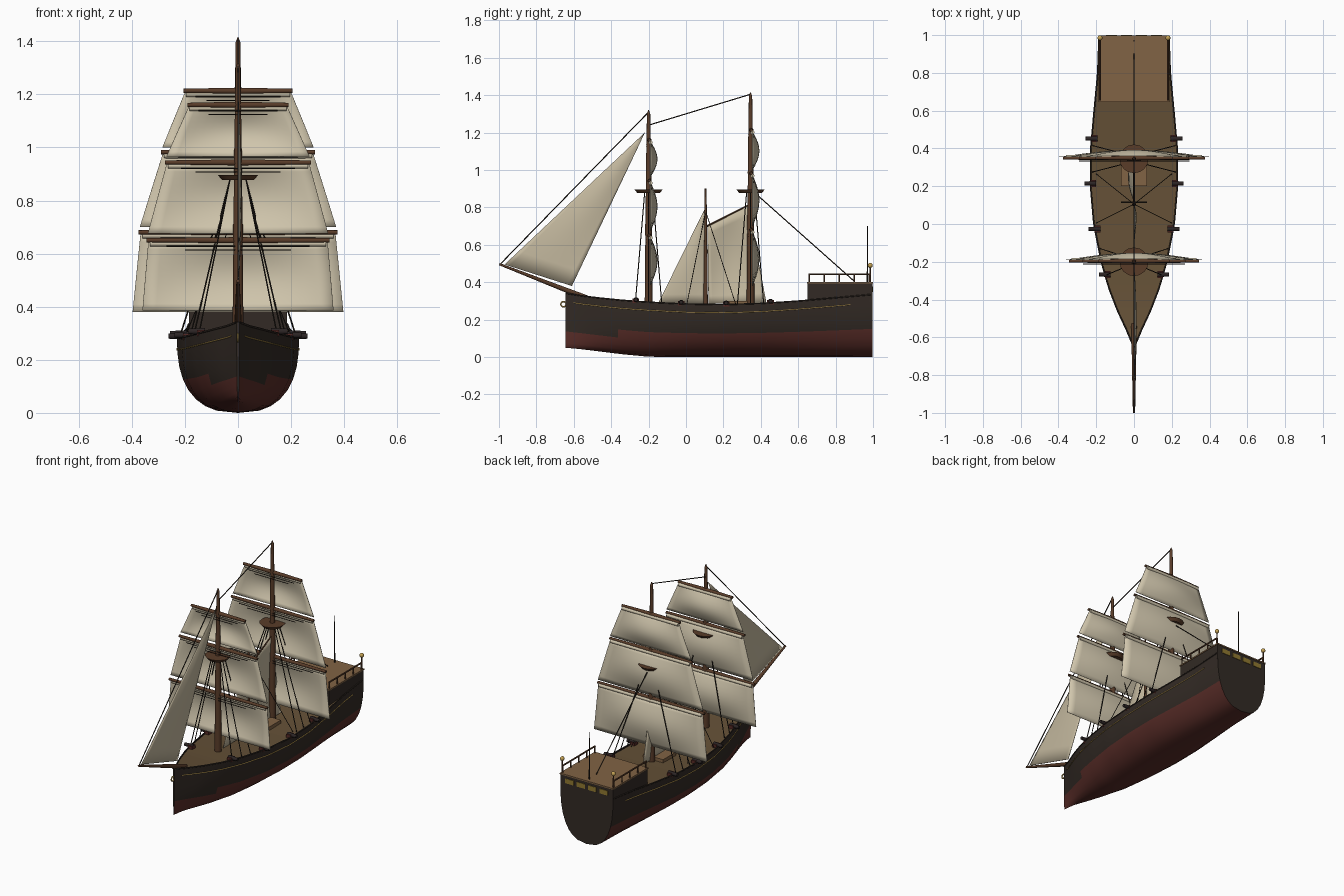
import bpy, bmesh, math
from mathutils import Vector

if "Cube" in bpy.data.objects:
    bpy.data.objects.remove(bpy.data.objects["Cube"])

def mat(name, r, g, b):
    m = bpy.data.materials.new(name)
    m.diffuse_color = (r, g, b, 1)
    m.use_nodes = True
    m.node_tree.nodes["Principled BSDF"].inputs["Base Color"].default_value = m.diffuse_color
    return m

HULL = mat("dark_hull", .032, .023, .018)
RED = mat("red_bottom", .10, .026, .021)
DECK = mat("deck_wood", .13, .082, .038)
POOP = mat("poop_wood", .22, .125, .058)
WOOD = mat("mast_wood", .10, .045, .022)
SAIL = mat("canvas", .64, .57, .42)
JIB = mat("shaded_canvas", .56, .49, .35)
ROPE = mat("rope", .02, .015, .011)
GOLD = mat("gold", .55, .36, .09)
WINDOW = mat("window_gold", .28, .19, .03)
IRON = mat("gun_iron", .025, .018, .018)
CARR = mat("gun_carriage", .09, .022, .018)

def from_bm(name, bm, *mats, smooth=None):
    me = bpy.data.meshes.new(name)
    bmesh.ops.recalc_face_normals(bm, faces=bm.faces[:])
    bm.to_mesh(me)
    bm.free()
    for m in mats:
        me.materials.append(m)
    o = bpy.data.objects.new(name, me)
    bpy.context.collection.objects.link(o)
    if smooth:
        for p in me.polygons:
            p.use_smooth = True
        me.set_sharp_from_angle(angle=math.radians(smooth))
    return o

def rod(name, a, b, r1, r2, m, n=12):
    a, b = Vector(a), Vector(b)
    bm = bmesh.new()
    bmesh.ops.create_cone(bm, cap_ends=True, segments=n, radius1=r1, radius2=r2, depth=(b - a).length)
    q = (b - a).to_track_quat('Z', 'Y')
    for v in bm.verts:
        v.co = q @ v.co + (a + b) / 2
    return from_bm(name, bm, m, smooth=40)

def rope(name, a, b, r=.0022):
    return rod(name, a, b, r, r, ROPE, 6)

def box(name, c, s, m):
    bm = bmesh.new()
    bmesh.ops.create_cube(bm, size=1)
    for v in bm.verts:
        v.co = Vector([v.co[i] * s[i] + c[i] for i in range(3)])
    return from_bm(name, bm, m)

def ball(name, c, r, m):
    bm = bmesh.new()
    bmesh.ops.create_uvsphere(bm, u_segments=12, v_segments=8, radius=r)
    bmesh.ops.translate(bm, verts=bm.verts[:], vec=c)
    return from_bm(name, bm, m, smooth=60)

def sail(name, corners, belly, m, nu=14, nv=10):
    # corners: top start, top end, bottom end, bottom start
    a, b, c, d = map(Vector, corners)
    bm = bmesh.new()
    g = []
    for j in range(nv + 1):
        v = j / nv
        g.append([bm.verts.new(a.lerp(b, i / nu).lerp(d.lerp(c, i / nu), v)
                  + Vector(belly) * math.sin(math.pi * i / nu) * math.sin(math.pi * v)) for i in range(nu + 1)])
    for j in range(nv):
        for i in range(nu):
            bm.faces.new((g[j][i], g[j][i + 1], g[j + 1][i + 1], g[j + 1][i]))
    bmesh.ops.remove_doubles(bm, verts=bm.verts[:], dist=1e-5)
    o = from_bm(name, bm, m, smooth=60)
    s = o.modifiers.new("cloth_thickness", 'SOLIDIFY')
    s.thickness, s.offset = .003, 0
    return o

# Hull stations: y, half beam, keel height, sheer height
ST = [(-.645, .005, .05, .342), (-.56, .04, .042, .328), (-.46, .087, .03, .316), (-.34, .133, .015, .304),
      (-.2, .173, .002, .294), (0, .213, 0, .284), (.2, .23, 0, .281), (.4, .229, 0, .287),
      (.6, .211, 0, .3), (.8, .192, 0, .317), (.997, .185, 0, .335)]

def station(y):
    for p, q in zip(ST, ST[1:]):
        if y <= q[0]:
            t = (y - p[0]) / (q[0] - p[0])
            return [p[i] + (q[i] - p[i]) * t for i in range(4)]
    return ST[-1]

TS = [0, .03, .09, .18, .3, .45, .62, .8, 1]
bm = bmesh.new()
rings = []
for k in range(42):
    y, w, kz, sz = station(-.645 + 1.642 * k / 41)
    half = [(w * (1 - (1 - t) ** 2.5) ** .4, kz + (sz - kz) * t) for t in TS]
    pts = [(-x, z) for x, z in half[:0:-1]] + half
    rings.append([bm.verts.new((x, y, z)) for x, z in pts])
for p, q in zip(rings, rings[1:]):
    for i in range(len(p) - 1):
        bm.faces.new((p[i], p[i + 1], q[i + 1], q[i]))
bm.faces.new(rings[0])
bm.faces.new(rings[-1])
for f in bm.faces:
    f.material_index = int(f.calc_center_median().z < .125 and abs(f.normal.y) < 2 and len(f.verts) == 4)
hull = from_bm("hull", bm, HULL, RED, smooth=50)

# Main deck
bm = bmesh.new()
rows = []
for k in range(42):
    y, w, kz, sz = station(-.64 + 1.63 * k / 41)
    rows.append([bm.verts.new((s * w * .985, y, sz - .006)) for s in (-1, 1)])
for p, q in zip(rows, rows[1:]):
    bm.faces.new((p[0], p[1], q[1], q[0]))
from_bm("main_deck", bm, DECK)

# Rub rails: gold stripe and dark gunwale on both sides
def hull_line(name, y0, y1, drop, r, m, side):
    cu = bpy.data.curves.new(name, 'CURVE')
    cu.dimensions = '3D'
    cu.bevel_depth, cu.bevel_resolution = r, 1
    sp = cu.splines.new('POLY')
    sp.points.add(39)
    for k in range(40):
        y, w, kz, sz = station(y0 + (y1 - y0) * k / 39)
        sp.points[k].co = (side * w, y, sz - drop, 1)
    cu.materials.append(m)
    bpy.context.collection.objects.link(bpy.data.objects.new(name, cu))

for s in (-1, 1):
    hull_line("gold_stripe", -.6, .88, .044, .0026, GOLD, s)
    hull_line("gunwale", -.64, .99, .0, .004, HULL, s)

# Poop cabin, deck boards, stern windows, railings
box("poop_cabin", (0, .823, .345), (.37, .346, .1), HULL)
box("poop_deck", (0, .823, .398), (.376, .352, .008), POOP)
for i in range(4):
    box("stern_window", (-.12 + .08 * i, .996, .362), (.058, .007, .03), WINDOW)
for s in (-1, 1):
    x = s * .18
    rod("poop_rail", (x, .655, .443), (x, .985, .443), .005, .005, WOOD, 8)
    for i in range(5):
        rod("rail_post", (x, .66 + .08 * i, .4), (x, .66 + .08 * i, .443), .004, .004, WOOD, 8)
    rod("lantern_post", (x, .985, .4), (x, .985, .485), .005, .004, WOOD, 8)
    ball("stern_lantern", (x, .985, .49), .0135, GOLD)
rod("flag_pole", (0, .97, .4), (0, .97, .7), .004, .002, ROPE, 8)

# Deck hatch
box("deck_hatch", (0, .265, .288), (.14, .13, .022), POOP)

# Bowsprit and gold bow ring
rod("bowsprit", (0, -.53, .315), (0, -.998, .497), .015, .006, WOOD)
bpy.ops.mesh.primitive_torus_add(location=(0, -.655, .283), rotation=(0, math.pi / 2, 0),
                                 major_radius=.014, minor_radius=.004, major_segments=16, minor_segments=6)
ring = bpy.context.object
ring.name = "bow_ring"
ring.data.materials.append(GOLD)

# Square-rigged masts: y, top, [(yard z, half length, sail bottom z, bottom half width)]
RIG = [("fore", -.2, 1.32, [(.65, .345, .385, .36), (.943, .275, .675, .34), (1.16, .19, .965, .27)]),
       ("main", .345, 1.415, [(.68, .375, .38, .397), (.982, .29, .70, .37), (1.213, .205, 1.0, .285)])]
for nm, y, top, yards in RIG:
    z1, z2 = yards[0][0], yards[1][0]
    rod(nm + "_lower_mast", (0, y, .27), (0, y, z1 + .04), .021, .017, WOOD)
    rod(nm + "_top_mast", (0, y, z1), (0, y, z2 + .04), .019, .013, WOOD)
    rod(nm + "_upper_mast", (0, y, z2), (0, y, top - .02), .015, .009, WOOD)
    rod(nm + "_mast_tip", (0, y, top - .02), (0, y, top), .009, .002, WOOD)
    rod(nm + "_crows_nest", (0, y, .877), (0, y, .896), .06, .076, WOOD, 16)
    for z, h, zb, hb in yards:
        ys = y + .004
        for s in (-1, 1):
            rod(nm + "_yard", (0, ys, z), (s * h, ys, z), .012, .008, WOOD)
        rod(nm + "_furled_roll", (-h * .96, ys + .006, z - .012), (h * .96, ys + .006, z - .012), .011, .011, SAIL)
        sail(nm + "_square_sail", [(-h * .98, ys + .006, z - .008), (h * .98, ys + .006, z - .008),
                                   (hb, ys + .006, zb), (-hb, ys + .006, zb)], (0, .036, 0), SAIL)
        for k, d in ((.78, .022), (.58, .036)):
            rope(nm + "_foot_rope", (-h * k, ys - .016, z - d), (h * k, ys - .016, z - d))
    # Shrouds
    for s in (-1, 1):
        for d in (-.07, 0, .07):
            st = station(y + d)
            rope(nm + "_shroud", (s * .03, y + d * .3, .88), (s * st[1] * .96, y + d, st[3]), .0028)

# Small middle mast with crosstree
rod("middle_mast", (0, .105, .27), (0, .105, .9), .012, .005, WOOD)
rod("crosstree", (-.07, .115, .7), (.07, .115, .7), .004, .004, ROPE, 8)
for s in (-1, 1):
    for d in (-.1, .16):
        rope("middle_shroud", (0, .105, .78), (s * .2, .105 + d, .285), .002)

# Fore-and-aft sails
sail("jib_sail", [(0, -.22, 1.2), (0, -.22, 1.2), (0, -.61, .38), (0, -.97, .495)], (.012, 0, 0), JIB)
sail("middle_staysail", [(0, .1, .79), (0, .1, .79), (0, .098, .285), (0, -.15, .285)], (.012, 0, 0), JIB)
sail("gaff_sail", [(0, .115, .7), (0, .33, .81), (0, .43, .29), (0, .12, .285)], (-.03, 0, 0), JIB)
rod("gaff", (0, .112, .7), (0, .335, .813), .005, .004, WOOD, 8)

# Stays
rope("fore_stay", (0, -.99, .5), (0, -.2, 1.31), .003)
rope("top_stay", (0, -.2, 1.24), (0, .345, 1.405), .003)
rope("back_stay", (0, .36, .885), (0, .9, .405), .003)

# Deck guns on both sides
for y in (-.268, -.026, .215, .452):
    w, z = station(y)[1], station(y)[3]
    for s in (-1, 1):
        box("gun_carriage", (s * (w - .015), y, z + .002), (.03, .036, .024), CARR)
        rod("gun_barrel", (s * (w - .03), y, z + .008), (s * (w + .032), y, z + .008), .013, .01, IRON)
